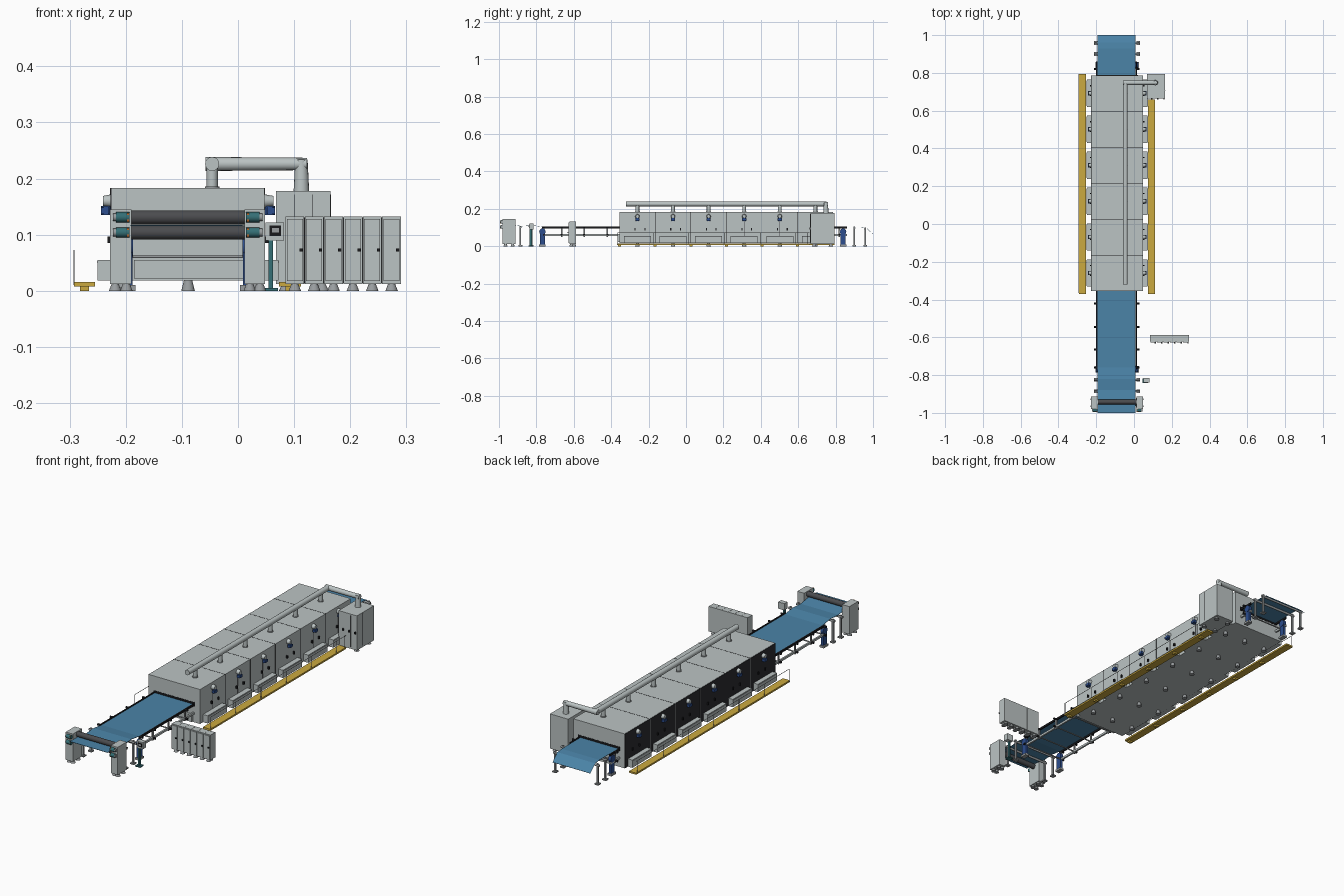
import bpy, bmesh
from mathutils import Vector, Matrix

default_cube = bpy.data.objects.get("Cube")
if default_cube:
    bpy.data.objects.remove(default_cube, do_unlink=True)


def material(name, red, green, blue):
    mat = bpy.data.materials.new(name)
    mat.use_nodes = True
    colour = (red, green, blue, 1)
    mat.diffuse_color = colour
    mat.node_tree.nodes["Principled BSDF"].inputs["Base Color"].default_value = colour
    return mat


grey = material("pale grey paint", .50, .55, .55)
charcoal = material("charcoal panel", .025, .025, .03)
black = material("black rubber", .01, .01, .012)
rubber = material("dark roller grey", .07, .072, .078)
cloth_blue = material("cloth blue", .07, .23, .39)
deep_blue = material("motor blue", .025, .075, .27)
yellow = material("walkway yellow", .60, .40, .05)
teal = material("bearing teal", .035, .16, .18)
orange = material("clamp orange", .65, .18, .03)
steel = material("steel", .32, .34, .35)


def add_box(bm, x, y, z):
    """Add a block given as three (low, high) ranges."""
    ranges = (x, y, z)
    centre = Vector([sum(r) / 2 for r in ranges])
    size = Vector([abs(r[1] - r[0]) for r in ranges])
    bmesh.ops.create_cube(bm, size=1, matrix=Matrix.Translation(centre) @ Matrix.Diagonal(size).to_4x4())


def add_rod(bm, start, end, radius, tip=None, sides=16):
    """Add a cylinder or cone between two points."""
    start, end = Vector(start), Vector(end)
    axis = end - start
    turn = axis.to_track_quat('Z', 'Y').to_matrix().to_4x4()
    bmesh.ops.create_cone(bm, cap_ends=True, segments=sides, radius1=radius,
                          radius2=radius if tip is None else tip, depth=axis.length,
                          matrix=Matrix.Translation((start + end) / 2) @ turn)


def part(name, mat, boxes=(), rods=()):
    bm = bmesh.new()
    for b in boxes:
        add_box(bm, *b)
    for r in rods:
        add_rod(bm, *r)
    mesh = bpy.data.meshes.new(name)
    bm.to_mesh(mesh)
    bm.free()
    mesh.materials.append(mat)
    obj = bpy.data.objects.new(name, mesh)
    bpy.context.collection.objects.link(obj)
    if rods:
        bpy.ops.object.select_all(action='DESELECT')
        obj.select_set(True)
        bpy.context.view_layer.objects.active = obj
        bpy.ops.object.shade_smooth_by_angle()


def around(centre, half):
    return (centre - half, centre + half)


# Shared layout: oven sides, zones and the oven centre line
LEFT, RIGHT, FRONT, BACK, TOP = -.225, .047, -.355, .787, .183
MID = (LEFT + RIGHT) / 2
ZONES = 6
PITCH = (BACK - FRONT) / ZONES
centres = [FRONT + PITCH * (i + .5) for i in range(ZONES)]
edges = [FRONT + PITCH * i for i in range(ZONES + 1)]
SIDES = ((LEFT, -1), (RIGHT, 1))
SEAM = .001

# Oven body, its charcoal right side, seams and web slots
part("oven_body", grey, [((LEFT, RIGHT), (FRONT, BACK), (.018, TOP))])
part("oven_dark_side", charcoal, [((LEFT - .002, LEFT), (FRONT, BACK), (.018, TOP - .001))])
part("oven_zone_seams", black,
     [((LEFT, RIGHT + SEAM), around(y, SEAM), (.02, TOP + SEAM / 2)) for y in edges[1:-1]])
part("oven_door_seams", rubber,
     [((RIGHT, RIGHT + SEAM), around(y, SEAM / 2), (.055, TOP - .01)) for y in centres])
part("oven_dark_side_seams", steel,
     [((LEFT - .003, LEFT), around(y, SEAM), (.02, TOP)) for y in edges[1:-1]])
part("oven_door_handles", black,
     [(around(x + s * .004, .004), around(y + d, .003), (.085, .097))
      for x, s in SIDES for y in centres for d in (-.012, .04)])
part("oven_slots", black,
     [((-.2, .02), (y - SEAM, y + SEAM), (.094, .114)) for y in (FRONT, BACK)])
part("oven_front_ledge", grey, [((-.185, .01), (FRONT - .012, FRONT), (.022, .055))])
part("oven_feet", steel, rods=[((x, y, 0), (x, y, .02), .012, .007)
                               for x in (LEFT + .02, MID, RIGHT - .02) for y in centres])

# Side air boxes with a rim, and a fan motor for each zone
part("side_air_boxes", grey,
     [(around(x + s * .0125, .0125), around(y, .072), (.018, .055)) for x, s in SIDES for y in centres])
part("air_box_rims", steel,
     [(around(x + s * .0255, .001), around(y, .068), (.05, .052)) for x, s in SIDES for y in centres])
part("fan_housings", grey,
     rods=[((x, y, .16), (x + s * .016, y, .16), .012, .009) for x, s in SIDES for y in centres])
part("fan_motors", deep_blue,
     [(around(x + s * .012, .007), around(y, .011), (.137, .148)) for x, s in SIDES for y in centres],
     [((x + s * .01, y, .135), (x + s * .01, y, .151), .009) for x, s in SIDES for y in centres])

# Exhaust duct with risers, crossing to the fan cabinet
DUCT, HIGH, REAR, DROP = -.046, .226, .748, .113
part("exhaust_duct", grey, rods=[
    ((DUCT, -.32, HIGH), (DUCT, REAR, HIGH), .0125),
    ((DUCT - .012, REAR, HIGH), (DROP + .01, REAR, HIGH), .0125, .011),
    ((DROP, REAR, .175), (DROP, REAR, HIGH + .008), .014, .011)])
part("duct_risers", grey, rods=[((DUCT, y, TOP - .003), (DUCT, y, HIGH), .01) for y in centres])
part("riser_flanges", steel, rods=[((DUCT, y, TOP), (DUCT, y, TOP + .003), .013) for y in centres])

# Fan cabinet beside the oven's back end
part("fan_cabinet", grey, [((.068, .165), (.665, .795), (.012, .178))])
part("fan_cabinet_doors", black,
     [(around(x, SEAM / 2), (.664, .665), (.02, .172)) for x in (.1, .132)] +
     [((.165, .166), around(y, SEAM / 2), (.02, .172)) for y in (.708, .752)])
part("fan_cabinet_handles", black, [(around(x, .003), (.659, .665), (.09, .1)) for x in (.094, .126, .158)])
part("fan_cabinet_feet", steel, rods=[((x, y, 0), (x, y, .012), .012, .006)
                                      for x in (.085, .15) for y in (.685, .775)])

# Yellow walkways with thin hand rails on the outer edge
walks = ((-.292, -.255, -.292, .795), (.073, .112, .111, .66))
part("walkways", yellow, [((a, b), (-.37, end), (.008, .016)) for a, b, rail, end in walks])
part("walkway_feet", yellow, [(around((a + b) / 2, .008), around(y, .008), (0, .008))
                              for a, b, rail, end in walks for y in edges[:-1]])
rails, posts = [], []
for a, b, rail, end in walks:
    rails.append(((rail, -.365, .072), (rail, end, .072), .0012, None, 6))
    posts += [((rail, y - .01, .01), (rail, y - .01, .072), .0012, None, 6) for y in edges[:-1] + [end]]
part("hand_rails", steel, rods=rails + posts)

# Cloth web as a thin extruded profile running through the oven
web = [(-1, .117), (-.94, .117), (-.88, .108), (-.82, .112), (-.76, .104), (.93, .104), (.962, .1), (1, .066)]
bm = bmesh.new()
rows = [[bm.verts.new((x, y, z)) for x in (-.192, .008)] for y, z in web]
for a, b in zip(rows, rows[1:]):
    bm.faces.new((a[0], a[1], b[1], b[0]))
mesh = bpy.data.meshes.new("cloth_web")
bm.to_mesh(mesh)
bm.free()
mesh.materials.append(cloth_blue)
cloth = bpy.data.objects.new("cloth_web", mesh)
bpy.context.collection.objects.link(cloth)
solid = cloth.modifiers.new("thickness", 'SOLIDIFY')
solid.thickness = .0015

# Entry stand: two posts carrying a pair of squeeze rollers
STAND = ((-.228, -.19), (.012, .048))
part("entry_posts", grey, [(x, (-.98, -.912), (.012, .145)) for x in STAND])
part("entry_feet", steel, rods=[((x, y, 0), (x, y, .013), .011, .006)
                                for a, b in STAND for x in (a + .009, b - .009) for y in (-.965, -.927)])
nips = ((-.942, .131), (-.95, .104))
part("entry_rollers", rubber, rods=[((-.192, y, z), (.016, y, z), .0125, None, 24) for y, z in nips])
part("entry_bearings", teal, rods=[((x, -.986, z), (x + .024, -.986, z), .009)
                                   for x in (-.217, .014) for y, z in nips])
part("bearing_caps", steel, rods=[((x, -.986, z), (x + .006, -.986, z), .007)
                                  for x in (-.223, .038) for y, z in nips])
part("entry_clamps", orange, [(around(x, .002), (-.994, -.98), around(z, .008))
                              for x in (-.196, .018) for y, z in nips])

# Guide rollers on slim posts, before and after the oven
guides = ((-.885, .1), (-.825, .104), (.9, .097), (.958, .092))
POSTS = (-.202, .022)
part("guide_posts", steel, [(around(x, .004), around(y, .004), (.005, z + .008)) for y, z in guides for x in POSTS])
part("guide_feet", steel, [(around(x, .01), around(y, .01), (0, .006)) for y, z in guides for x in POSTS])
part("guide_rollers", steel, rods=[((-.212, y, z), (.032, y, z), .0055) for y, z in guides])

# Blue drive columns at both ends of the side rails
COLUMNS = (-.194, .015)
drives = (-.768, .84)
part("drive_columns", deep_blue, [(around(x, .006), around(y, .013), (.01, .075)) for x in COLUMNS for y in drives],
     [((x - .007, y, .078), (x + .007, y, .078), .017) for x in COLUMNS for y in drives])
part("drive_feet", steel, [(around(x, .011), around(y, .017), (0, .01)) for x in COLUMNS for y in drives])

# Chain rails beside the cloth with knobs, lower beams and brackets
tracks = ((-.77, FRONT), (BACK, .86))
part("chain_rails", black, [(around(x, .003), t, (.096, .106)) for x in (-.197, .013) for t in tracks])
part("lower_beams", grey, [(around(x, .004), t, (.056, .066)) for x in (-.197, .013) for t in tracks])
stops = (-.76, -.665, -.545, -.42, .82)
part("rail_knobs", black, rods=[((x, y, z), (x + s * .014, y, z), .005)
                                for x, s in ((-.198, -1), (.014, 1)) for y in stops for z in (.061, .102)])
part("rail_brackets", steel, [(around(x, .003), around(y, .004), (.05, .1)) for x in (-.197, .013) for y in stops])
part("cross_bars", steel, rods=[((-.197, y, .061), (.013, y, .061), .003) for y in stops])

# Operator console on a teal stand
part("console_stand", teal, [((.054, .062), around(-.83, .006), (.005, .095)),
                             ((.045, .071), around(-.83, .013), (0, .005))])
part("console_box", grey, [((.049, .082), (-.838, -.815), (.09, .122))])
part("console_screen", black, [((.056, .077), (-.84, -.838), (.098, .116))])
part("console_display", steel, [((.061, .073), (-.841, -.84), (.104, .112))])

# Row of six electrical cabinets with door seams, handles and feet
WIDE = .0345
lows = [.084 + WIDE * i for i in range(6)]
part("control_cabinets", grey, [((x + SEAM / 2, x + WIDE - SEAM / 2), (-.623, -.587), (.012, .132)) for x in lows])
part("cabinet_gaps", black, [((lows[0] + .002, lows[-1] + WIDE - .002), (-.62, -.59), (.014, .131))])
part("cabinet_doors", grey, [((x + .003, x + WIDE - .003), (-.627, -.623), (.017, .128)) for x in lows])
part("cabinet_handles", black, [(around(x + WIDE - .006, .003), (-.633, -.627), (.07, .075)) for x in lows])
part("cabinet_feet", steel, rods=[((x + WIDE / 2, y, 0), (x + WIDE / 2, y, .013), .011, .006)
                                  for x in lows for y in (-.613, -.598)])
